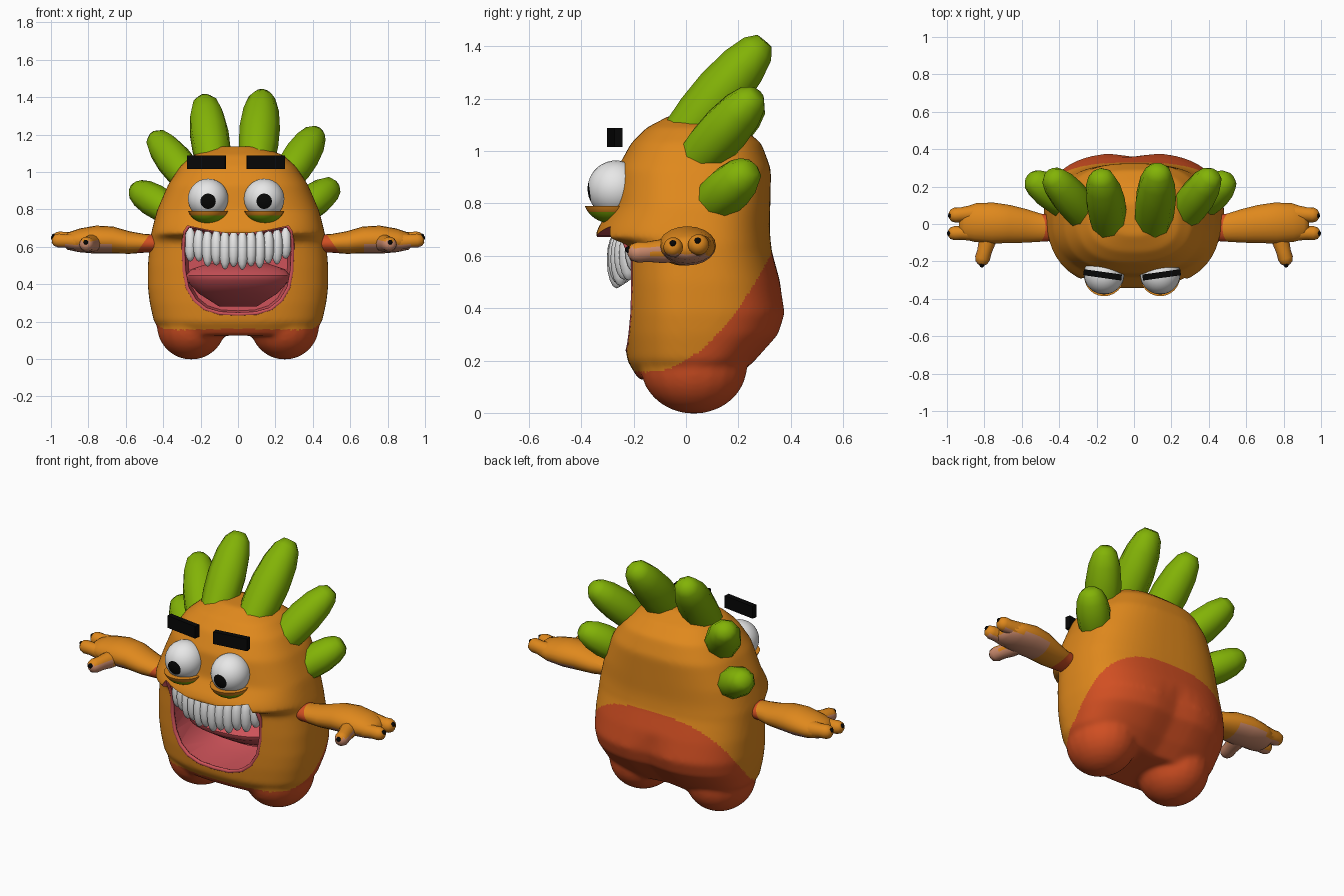
import bpy, bmesh, math
from mathutils import Vector, Matrix

cube = bpy.data.objects.get("Cube")
if cube:
    bpy.data.objects.remove(cube)


def material(name, *rgb):
    m = bpy.data.materials.new(name)
    m.use_nodes = True
    m.diffuse_color = (*rgb, 1)
    m.node_tree.nodes["Principled BSDF"].inputs["Base Color"].default_value = (*rgb, 1)
    return m


ORANGE = material("orange skin", .74, .248, .012)
RED = material("red skin", .64, .078, .016)
PINK = material("mouth pink", .61, .085, .1)
SALMON = material("palm salmon", .61, .26, .155)
LIME = material("lime green", .225, .45, .002)
WHITE = material("white", .8, .8, .8)
BLACK = material("black", .002, .002, .002)
parts = []


def finish(name, bm, mats, rule=None):
    """Turn a bmesh into an object; rule picks the material from a face."""
    bmesh.ops.recalc_face_normals(bm, faces=bm.faces)
    if rule:
        for f in bm.faces:
            f.material_index = rule(f)
    mesh = bpy.data.meshes.new(name)
    bm.to_mesh(mesh)
    bm.free()
    for m in mats:
        mesh.materials.append(m)
    ob = bpy.data.objects.new(name, mesh)
    bpy.context.collection.objects.link(ob)
    parts.append(ob)
    return ob


def skin(bm, rings, closed=False):
    """Bridge rings of points with quads and cap the ends."""
    vs = [[bm.verts.new(p) for p in r] for r in rings]
    n = len(vs[0])
    for a, b in zip(vs, vs[1:] + vs[:1] if closed else vs[1:]):
        for i in range(n):
            j = (i + 1) % n
            bm.faces.new((a[i], a[j], b[j], b[i]))
    if not closed:
        bm.faces.new(vs[0])
        bm.faces.new(vs[-1])


def tube(bm, sections, sides=12):
    """Sections are (centre, horizontal radius, other radius)."""
    axis = (Vector(sections[-1][0]) - Vector(sections[0][0])).normalized()
    u = axis.cross(Vector((0, 0, 1))).normalized()
    v = u.cross(axis)
    turn = [math.tau * i / sides for i in range(sides)]
    skin(bm, [[Vector(c) + u * (a * math.cos(t)) + v * (b * math.sin(t)) for t in turn]
              for c, a, b in sections])


def ball(bm, centre, size, seg=20, rings=14, rot=Matrix()):
    m = Matrix.Translation(centre) @ Matrix.Diagonal((*size, 1)) @ rot
    bmesh.ops.create_uvsphere(bm, u_segments=seg, v_segments=rings, radius=1, matrix=m)


def slice_mesh(bm, co, no, clear=False):
    return bmesh.ops.bisect_plane(bm, geom=bm.verts[:] + bm.edges[:] + bm.faces[:],
                                  plane_co=co, plane_no=no, clear_outer=clear)


# Body profile: height, half width, front y, back y
PROFILE = [(.125, .38, -.18, .19), (.2, .45, -.225, .27), (.3, .472, -.235, .36),
           (.38, .482, -.238, .385), (.5, .482, -.242, .36), (.62, .472, -.245, .327),
           (.645, .47, -.27, .325), (.668, .465, -.35, .322), (.71, .455, -.335, .32),
           (.79, .435, -.283, .322), (.93, .375, -.265, .325), (1.03, .31, -.21, .288),
           (1.09, .24, -.15, .215), (1.137, .12, -.06, .11)]


def profile(z):
    for a, b in zip(PROFILE, PROFILE[1:]):
        if z <= b[0]:
            k = (z - a[0]) / (b[0] - a[0])
            return [p + (q - p) * k for p, q in zip(a, b)][1:]
    return PROFILE[-1][1:]


def front_y(x, z):
    w, f, _ = profile(z)
    return .03 + (f - .03) * max(0, 1 - abs(x / w) ** 2.5) ** .4


def body_ring(z):
    w, f, b = profile(z)
    ring = []
    for i in range(64):
        t = math.tau * i / 64
        c, s = math.cos(t), math.sin(t)
        e = .76 if s > 0 else .8
        x = w * math.copysign(abs(c) ** e, c)
        y = .03 + math.copysign(abs(s) ** e, s) * (b - .03 if s > 0 else .03 - f)
        if s > 0 and z < .5:
            y -= .025 * math.exp(-(x / .09) ** 2)
        ring.append((x, y, z))
    return ring


bm = bmesh.new()
skin(bm, [body_ring(p[0]) for p in PROFILE])
for s in (-1, 1):
    ball(bm, (s * .25, .03, .178), (.185, .205, .182))
body = finish("body", bm, [ORANGE, RED, PINK])

# Mouth opening cut into the body
half = [(0, .672), (.08, .675), (.17, .69), (.27, .712), (.292, .68), (.296, .58), (.292, .47),
        (.275, .38), (.235, .31), (.18, .265), (.1, .24), (0, .235)]
outline = half + [(-x, z) for x, z in half[-2:0:-1]]
bm = bmesh.new()
skin(bm, [[(x * k, y, .46 + (z - .46) * k) for x, z in outline]
          for y, k in ((-.5, 1), (0, 1), (.1, .9))])
cutter = finish("mouth_cutter", bm, [PINK])
cutter.hide_render = True

mod = body.modifiers.new("blend", "REMESH")
mod.mode, mod.voxel_size, mod.use_smooth_shade = "VOXEL", .011, True
mod = body.modifiers.new("soften", "SMOOTH")
mod.factor, mod.iterations = .5, 18
mod = body.modifiers.new("mouth", "BOOLEAN")
mod.operation, mod.solver, mod.object = "DIFFERENCE", "EXACT", cutter
mod.material_mode = "TRANSFER"
bpy.context.view_layer.update()
baked = bpy.data.meshes.new_from_object(body.evaluated_get(bpy.context.evaluated_depsgraph_get()))
body.modifiers.clear()
body.data = baked
parts.remove(cutter)
bpy.data.objects.remove(cutter)

# Red underside and rump
slots = [m.name for m in baked.materials]
for f in baked.polygons:
    y, z = f.center.y, f.center.z
    if slots[f.material_index] == ORANGE.name and z < .2 + .6 * y + 2 * y * y:
        f.material_index = slots.index(RED.name)

# Lip rim, tucked under the overhanging upper lip
bm = bmesh.new()
rim = []
for x, z in outline:
    d = Vector((x, 0, z - .46)).normalized()
    c = Vector((x, max(front_y(x, z) + .008, -.245), z)) - d * .004
    rim.append([c + d * (.011 * math.cos(t)) + Vector((0, .011 * math.sin(t), 0))
                for t in (math.tau * i / 8 for i in range(8))])
skin(bm, rim, closed=True)
finish("lips", bm, [PINK])

# Tongue: low dome on a receding underside (height, centre y, half width, half depth)
bm = bmesh.new()
skin(bm, [[(w * math.cos(t), cy + d * math.sin(t), z)
           for t in (math.tau * i / 32 for i in range(32))]
          for z, cy, w, d in ((.28, .07, .1, .03), (.35, .01, .21, .09), (.42, -.035, .275, .155),
                              (.445, -.035, .28, .16), (.48, -.02, .25, .13), (.51, .02, .16, .06))])
finish("tongue", bm, [PINK])

# Upper teeth, longest in the middle
bm = bmesh.new()
COUNT = 12
for i in range(COUNT):
    k = 2 * i / (COUNT - 1) - 1
    low = .475 + .045 * k * k + (.015 if i % 2 else 0)
    top = .69 + .015 * k * k
    ball(bm, (.255 * k, -.265 + .07 * k * k, (low + top) / 2),
         (.033, .038, (top - low) / 2), 10, 8)
finish("teeth", bm, [WHITE])

# Eyes with pupils, lower lids and brows
for side, x in (("right", -.16), ("left", .14)):
    centre = Vector((x, -.268, .856))
    look = Vector((0, -1, -.13)).normalized()
    bm = bmesh.new()
    ball(bm, centre, (.108, .108, .108), 28, 24,
         Vector((0, 0, 1)).rotation_difference(look).to_matrix().to_4x4())
    finish(side + "_eye", bm, [WHITE, BLACK],
           lambda f: int((f.calc_center_median() - centre).normalized().dot(look) > .925))

    bm = bmesh.new()
    ball(bm, (x, -.28, .82), (.112, .112, .097), 24, 24)
    cut = slice_mesh(bm, (0, 0, .79), (0, 0, 1), True)
    rim_edges = [e for e in cut["geom_cut"] if isinstance(e, bmesh.types.BMEdge)]
    bmesh.ops.contextual_create(bm, geom=rim_edges)
    slice_mesh(bm, (0, 0, .768), (0, 0, 1))
    finish(side + "_lower_lid", bm, [ORANGE, LIME],
           lambda f: int(f.calc_center_median().z < .768))

    s = -1 if side == "right" else 1
    bm = bmesh.new()
    bmesh.ops.create_cube(bm, size=1, matrix=Matrix.Translation((x + s * .008, -.272, 1.052))
                          @ Matrix.Rotation(s * .14, 4, "Z") @ Matrix.Diagonal((.205, .032, .072, 1)))
    finish(side + "_brow", bm, [BLACK])

# Head spikes: base, tip, radius
SPIKES = {
    "right_inner_spike": ((-.13, -.02, 1.04), (-.18, .27, 1.395), .106),
    "left_inner_spike": ((.1, -.02, 1.04), (.13, .3, 1.42), .11),
    "right_middle_spike": ((-.25, .03, .95), (-.45, .27, 1.195), .1),
    "left_middle_spike": ((.25, .03, .95), (.425, .27, 1.22), .1),
    "right_lower_spike": ((-.34, .09, .78), (-.56, .25, .915), .094),
    "left_lower_spike": ((.34, .09, .79), (.515, .25, .935), .094),
}
for name, (base, tip, r) in SPIKES.items():
    base, tip = Vector(base), Vector(tip)
    bm = bmesh.new()
    tube(bm, [(base.lerp(tip, k), r * w, r * w * .95) for k, w in
              ((0, .85), (.25, .98), (.5, 1), (.75, .88), (.92, .66), (1, .36))], 9)
    finish(name, bm, [LIME])

# Arms with two fingers and a thumb each
ARM = [(.42, -.02, .617, .07, .047), (.5, -.02, .618, .075, .05), (.58, -.01, .622, .09, .06),
       (.67, 0, .636, .102, .072), (.76, .005, .638, .11, .075), (.85, .008, .634, .103, .063),
       (.91, .005, .63, .085, .046), (.935, .003, .63, .045, .025)]
DIGITS = [((.82, .058, .632), (.99, .045, .645), .046),
          ((.82, -.045, .625), (.995, -.05, .635), .043),
          ((.77, -.04, .62), (.82, -.22, .612), .046)]
CUFF = .52


def arm_colour(f):
    c = f.calc_center_median()
    if abs(c.x) + .7 * (c.z - .6) < CUFF:
        return 1
    return 2 if abs(c.x) > .71 and c.z < (.632 if c.y < -.11 else .607) else 0


for side, s in (("left", 1), ("right", -1)):
    bm, claws = bmesh.new(), bmesh.new()
    tube(bm, [((s * x, y, z), a, b) for x, y, z, a, b in ARM], 20)
    slice_mesh(bm, (s * CUFF, 0, .6), (s, 0, .7))
    for a, b, r in DIGITS:
        a, b = Vector((s * a[0], *a[1:])), Vector((s * b[0], *b[1:]))
        tube(bm, [(a.lerp(b, k), r * w, r * w) for k, w in
                  ((0, 1), (.3, 1), (.6, .85), (.8, .88), (.93, .7), (1, .3))], 14)
        ball(claws, b + Vector((-s * .007, 0, .012)), (.013, .013, .013), 10, 8)
    finish(side + "_arm", bm, [ORANGE, RED, SALMON], arm_colour)
    finish(side + "_claws", claws, [BLACK])

# Smooth shading with sharp edges kept
bpy.ops.object.select_all(action="DESELECT")
for ob in parts:
    ob.select_set(True)
bpy.context.view_layer.objects.active = body
bpy.ops.object.shade_smooth_by_angle(angle=math.radians(55))
